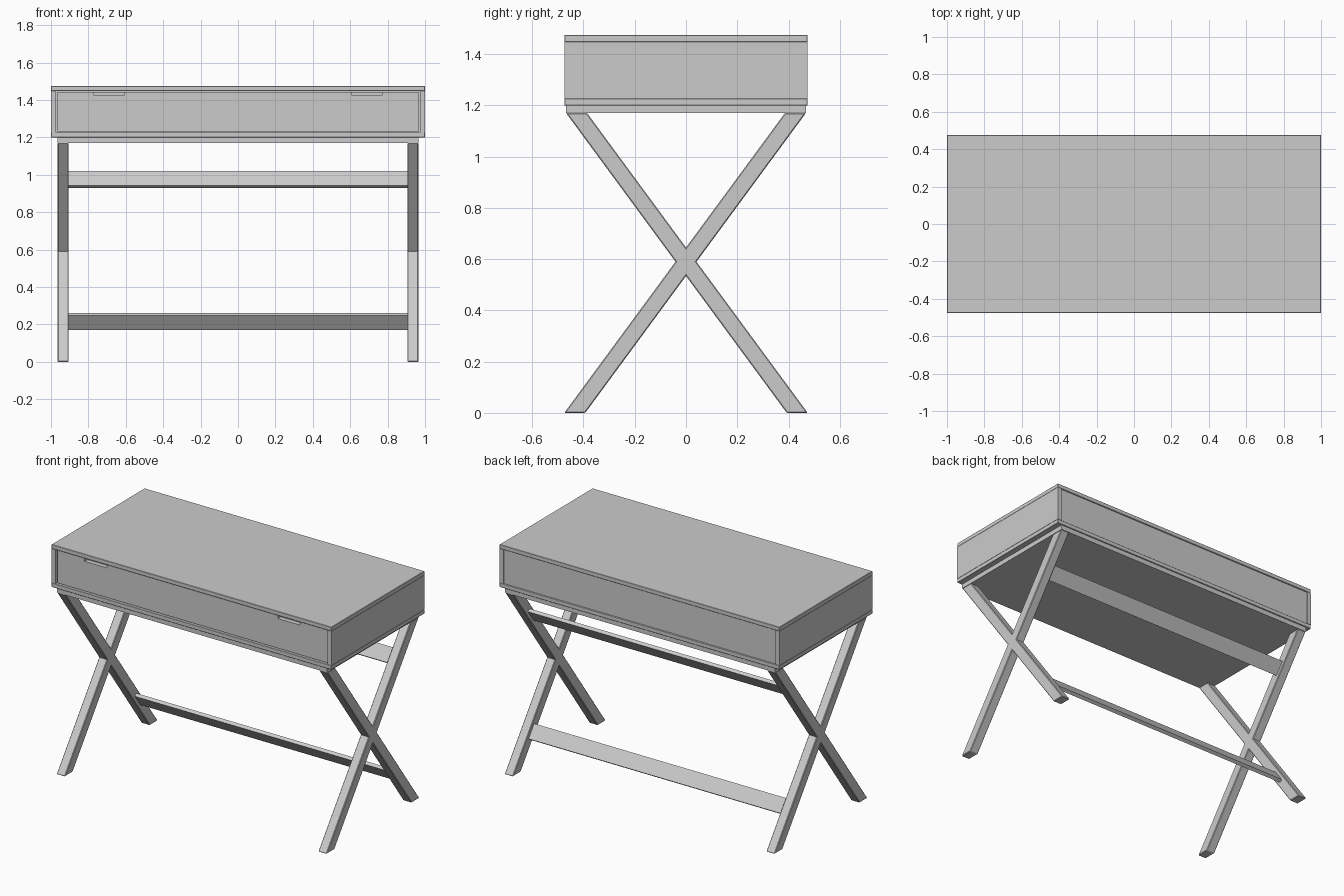
import bpy
import bmesh
from mathutils import Vector

cube = bpy.data.objects.get("Cube")
if cube:
    bpy.data.objects.remove(cube, do_unlink=True)

grey = bpy.data.materials.new("painted grey")
grey.use_nodes = True
tone = (0.6, 0.6, 0.6, 1)
grey.diffuse_color = tone
grey.node_tree.nodes["Principled BSDF"].inputs["Base Color"].default_value = tone


def prism(name, outline, depth, bevel=0.0):
    """Extrude a closed outline of 3D points along the depth vector."""
    bm = bmesh.new()
    face = bm.faces.new([bm.verts.new(p) for p in outline])
    side = bmesh.ops.extrude_face_region(bm, geom=[face])
    verts = [g for g in side["geom"] if isinstance(g, bmesh.types.BMVert)]
    bmesh.ops.translate(bm, verts=verts, vec=Vector(depth))
    bmesh.ops.recalc_face_normals(bm, faces=bm.faces)
    mesh = bpy.data.meshes.new(name)
    bm.to_mesh(mesh)
    bm.free()
    mesh.materials.append(grey)
    obj = bpy.data.objects.new(name, mesh)
    bpy.context.collection.objects.link(obj)
    if bevel:
        mod = obj.modifiers.new("Bevel", "BEVEL")
        mod.width = bevel
        mod.segments = 1
    return obj


def box(name, x, y, z, bevel=0.0):
    outline = [(x[0], y[0], z[0]), (x[1], y[0], z[0]), (x[1], y[1], z[0]), (x[0], y[1], z[0])]
    return prism(name, outline, (0, 0, z[1] - z[0]), bevel)


HALF_Y = 0.475
TOP, BASE, RAIL = 1.475, 1.2, 1.17
BOARD = 0.027

# Case: top, bottom, sides and slightly recessed back
box("top_board", (-1, 1), (-HALF_Y, HALF_Y), (TOP - BOARD, TOP), 0.002)
box("bottom_board", (-1, 1), (-HALF_Y, HALF_Y), (BASE, BASE + BOARD), 0.002)
for name, s in (("left", 1), ("right", -1)):
    box(name + "_side_board", sorted((s, s * (1 - BOARD))), (-HALF_Y, HALF_Y),
        (BASE + BOARD, TOP - BOARD))
box("back_board", (-1 + BOARD, 1 - BOARD), (0.45, 0.468), (BASE + BOARD, TOP - BOARD))

# Drawer front with two finger notches in its upper edge
low, high = BASE + BOARD + 0.005, TOP - BOARD - 0.005
edge, front = 0.965, -0.465
profile = [(-edge, low), (edge, low), (edge, high)]
for a, b in ((0.77, 0.61), (-0.61, -0.77)):
    profile += [(a, high), (a, high - 0.02), (b, high - 0.02), (b, high)]
profile.append((-edge, high))
prism("drawer_front", [(x, front, z) for x, z in profile], (0, 0.03, 0))
box("drawer_body", (-0.95, 0.95), (front + 0.03, 0.43), (low + 0.01, high - 0.002))

# Mounting panel under the case
box("under_panel", (-0.965, 0.965), (-0.468, 0.468), (RAIL, BASE))

# Crossed legs at both ends
for name, x in (("left", 0.905), ("right", -0.965)):
    for part, s in (("back_top", 1), ("front_top", -1)):
        pts = [(-0.475, 0), (-0.393, 0), (0.468, RAIL), (0.386, RAIL)]
        prism(f"{name}_{part}_leg", [(x, s * y, z) for y, z in pts], (0.06, 0, 0), 0.004)

# Tilted stretchers that follow the slope of the legs
along = Vector((0, 0.861, RAIL)).normalized()
for name, z, s in (("upper_stretcher", 0.975, 1), ("lower_stretcher", 0.215, -1)):
    d = Vector((0, s * along.y, along.z))
    n = Vector((0, -d.z, d.y))
    mid = Vector((-0.91, s * (-0.434 + 0.861 * z / RAIL), z))
    u, v = d * 0.048, n * 0.011
    prism(name, [mid - u - v, mid + u - v, mid + u + v, mid - u + v], (1.82, 0, 0))
